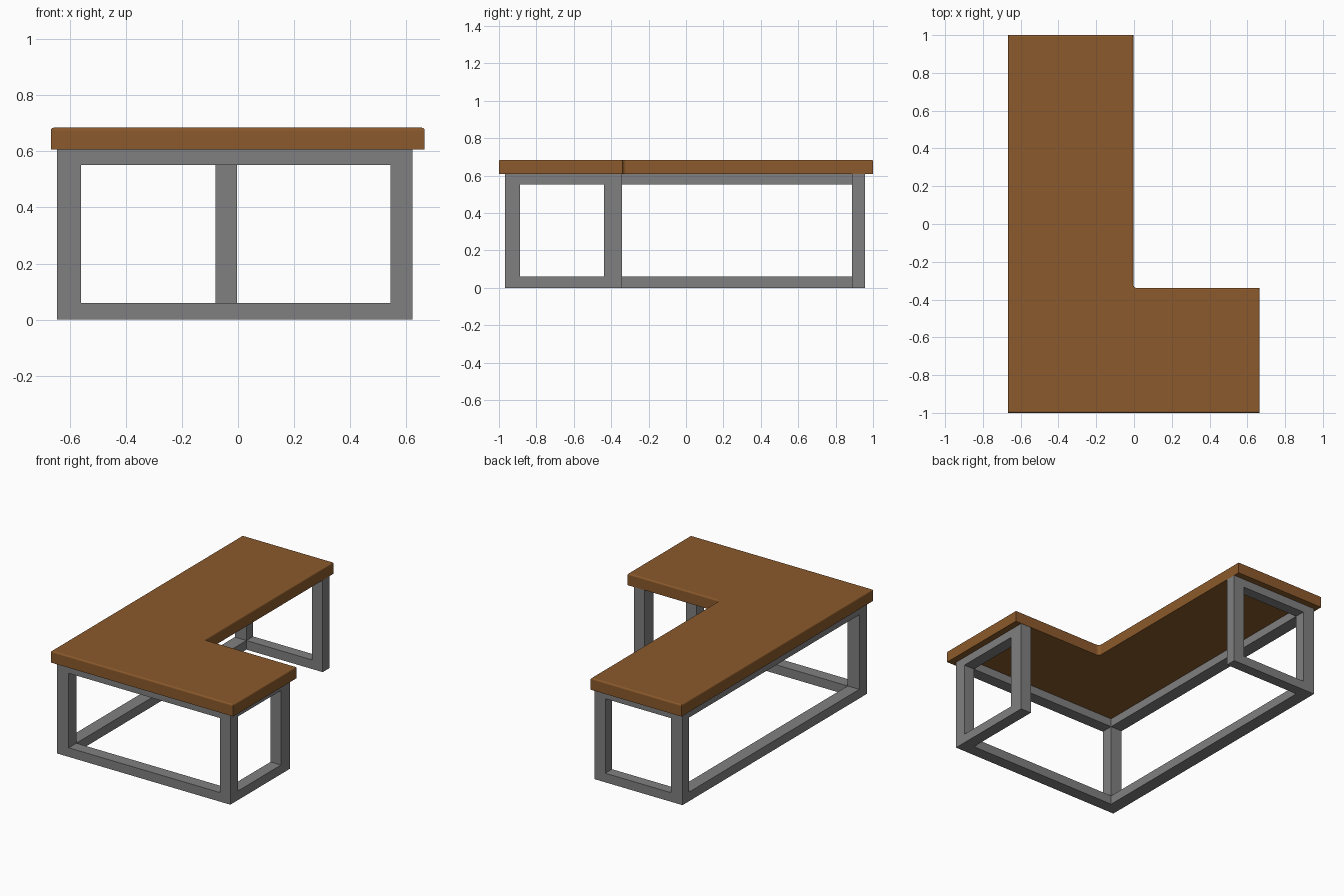
import bpy, bmesh, math

if "Cube" in bpy.data.objects:
    bpy.data.objects.remove(bpy.data.objects["Cube"])


def material(name, color):
    m = bpy.data.materials.new(name)
    m.diffuse_color = (*color, 1)
    m.use_nodes = True
    m.node_tree.nodes["Principled BSDF"].inputs["Base Color"].default_value = m.diffuse_color
    return m


wood = material("brown wood", (0.258, 0.102, 0.025))
metal = material("grey metal", (0.216, 0.216, 0.216))


def finish(bm, name, mat):
    bmesh.ops.recalc_face_normals(bm, faces=bm.faces)
    me = bpy.data.meshes.new(name)
    bm.to_mesh(me)
    bm.free()
    me.materials.append(mat)
    ob = bpy.data.objects.new(name, me)
    bpy.context.collection.objects.link(ob)
    return ob


def box(name, x, y, z):
    bm = bmesh.new()
    bmesh.ops.create_cube(bm, size=1)
    for v in bm.verts:
        for i, (a, b) in enumerate((x, y, z)):
            v.co[i] = b if v.co[i] > 0 else a
    return finish(bm, name, metal)


# L-shaped table top with a rounded inner corner and softened upper edge
Z0, Z1 = 0.607, 0.684
cx, cy, r = -0.003, -0.34, 0.02
outline = [(-0.667, -1), (0.665, -1), (0.665, cy)]
for i in range(6):
    a = math.radians(270 - 18 * i)
    outline.append((cx + r + r * math.cos(a), cy + r + r * math.sin(a)))
outline += [(cx, 1), (-0.667, 1)]
bm = bmesh.new()
base = bm.faces.new([bm.verts.new((x, y, Z0)) for x, y in outline])
ext = bmesh.ops.extrude_face_region(bm, geom=[base], use_keep_orig=True)
for v in ext["geom"]:
    if isinstance(v, bmesh.types.BMVert):
        v.co.z = Z1
bmesh.ops.recalc_face_normals(bm, faces=bm.faces)
rim = [e for e in bm.edges if all(v.co.z > Z1 - 1e-4 for v in e.verts)]
bmesh.ops.bevel(bm, geom=rim, offset=0.009, segments=3, profile=0.5, affect='EDGES')
finish(bm, "table_top", wood)

# Posts, full height
LX, RX, MX = (-0.645, -0.56), (0.544, 0.621), (-0.081, -0.003)
FY, MY, BY = (-0.967, -0.887), (-0.438, -0.342), (0.888, 0.958)
for name, x, y in (("front_left_post", LX, FY), ("front_right_post", RX, FY),
                   ("short_arm_back_post", RX, MY), ("back_left_post", LX, BY),
                   ("long_arm_back_post", MX, BY)):
    box(name, x, y, (0, Z0))

# Lower and upper rails between the posts
for level, z in (("lower", (0, 0.06)), ("upper", (0.552, Z0))):
    box(level + "_front_rail", (LX[1], RX[0]), FY, z)
    box(level + "_left_rail", LX, (FY[1], BY[0]), z)
    box(level + "_right_rail", RX, (FY[1], MY[0]), z)
    box(level + "_back_rail", (LX[1], MX[0]), BY, z)
